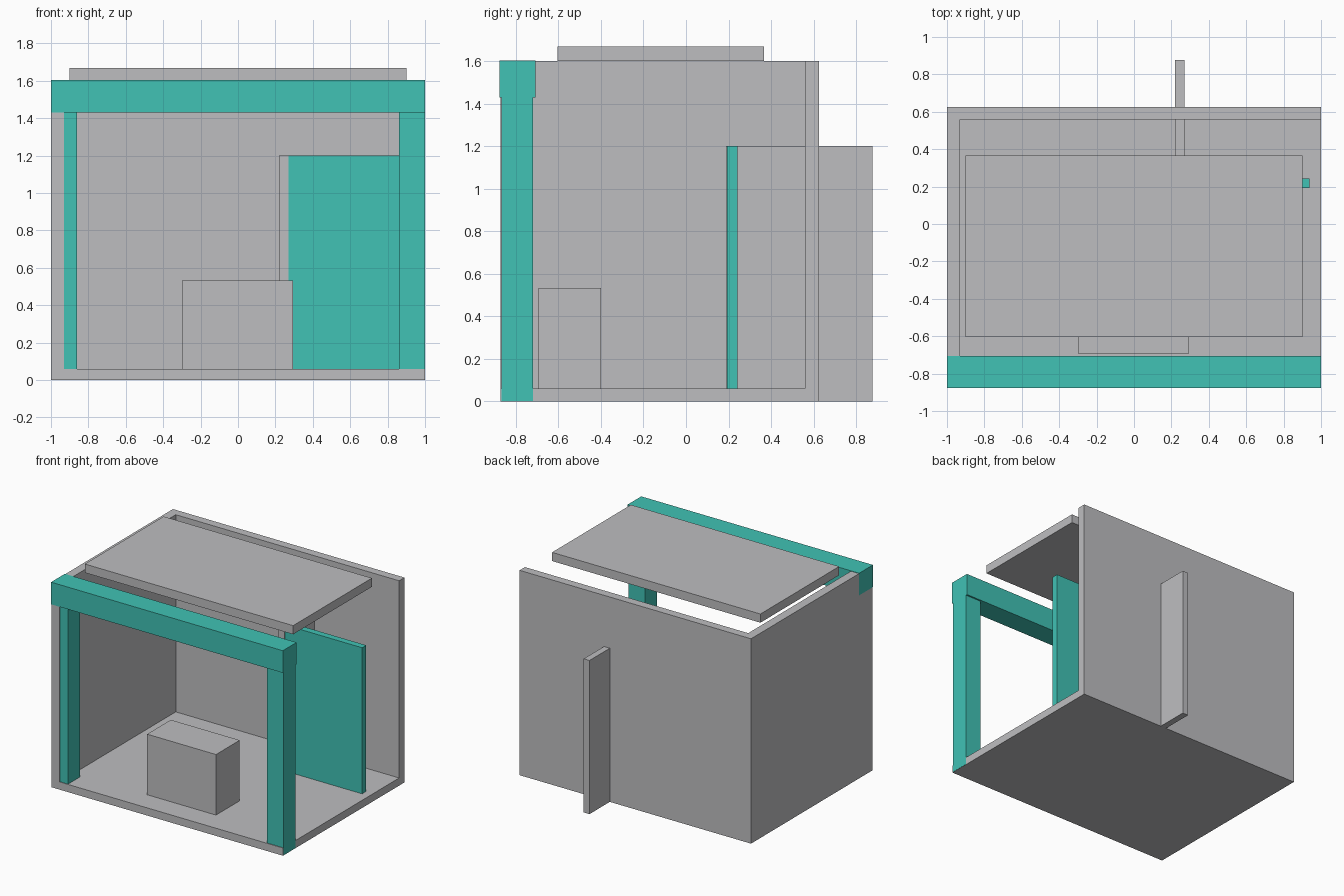
import bpy
import bmesh

if "Cube" in bpy.data.objects:
    bpy.data.objects.remove(bpy.data.objects["Cube"])


def material(name, rgb):
    m = bpy.data.materials.new(name)
    m.diffuse_color = (*rgb, 1.0)
    m.use_nodes = True
    m.node_tree.nodes["Principled BSDF"].inputs["Base Color"].default_value = m.diffuse_color
    return m


GREY = material("light grey", (0.515, 0.515, 0.53))
TEAL = material("teal", (0.052, 0.54, 0.46))


def box(name, x, y, z, mat):
    """Box spanning the given (min, max) ranges."""
    bm = bmesh.new()
    bmesh.ops.create_cube(bm, size=1.0)
    for v in bm.verts:
        v.co = [r[0] if c < 0 else r[1] for c, r in zip(v.co, (x, y, z))]
    mesh = bpy.data.meshes.new(name)
    bm.to_mesh(mesh)
    bm.free()
    mesh.materials.append(mat)
    ob = bpy.data.objects.new(name, mesh)
    bpy.context.collection.objects.link(ob)
    return ob


# Room shell: floor, back wall, left wall
box("floor", (-1, 1), (-0.873, 0.626), (0, 0.06), GREY)
box("back_wall", (-1, 1), (0.56, 0.626), (0, 1.6), GREY)
box("left_wall", (-1, -0.93), (-0.873, 0.626), (0, 1.6), GREY)

# Floating roof panel
box("roof_panel", (-0.9, 0.9), (-0.605, 0.367), (1.6, 1.668), GREY)

# Front frame: two posts and a lintel
box("left_post", (-0.998, -0.86), (-0.868, -0.72), (0.002, 1.45), TEAL)
box("right_post", (0.86, 1.001), (-0.868, -0.72), (0.002, 1.45), TEAL)
box("lintel", (-1.001, 1.001), (-0.877, -0.707), (1.43, 1.603), TEAL)

# Partition through the back wall and the teal screen beside it
box("partition", (0.22, 0.27), (0.188, 0.877), (0, 1.2), GREY)
box("screen", (0.262, 0.938), (0.192, 0.243), (0.002, 1.201), TEAL)

# Counter block near the front
box("counter", (-0.3, 0.295), (-0.693, -0.4), (0.05, 0.533), GREY)
